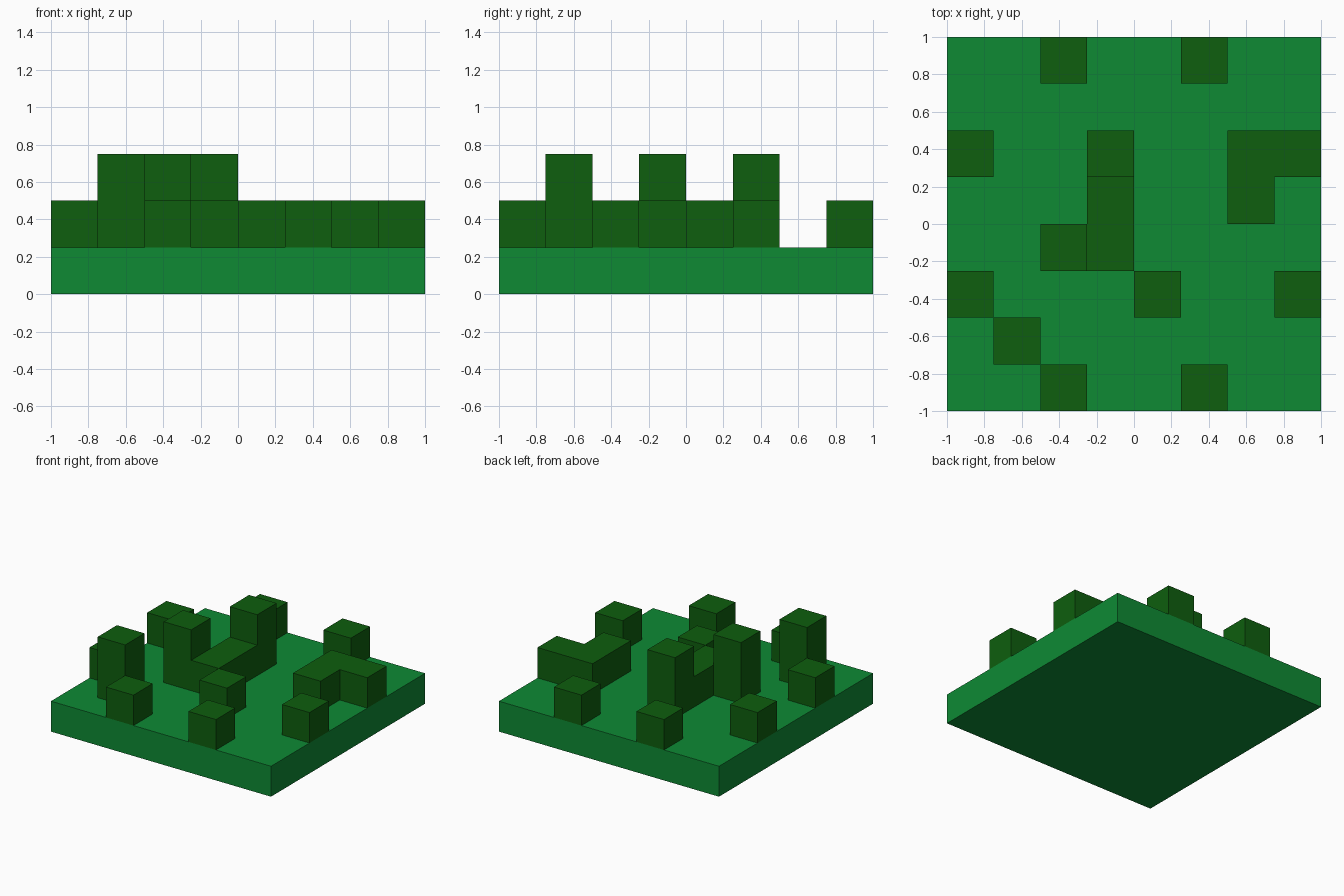
import bpy
import bmesh
import math

if "Cube" in bpy.data.objects:
    bpy.data.objects.remove(bpy.data.objects["Cube"], do_unlink=True)

CELL = 0.25  # grid cell size, also the slab thickness


def make_material(name, color):
    mat = bpy.data.materials.new(name)
    mat.use_nodes = True
    mat.diffuse_color = color
    mat.node_tree.nodes["Principled BSDF"].inputs["Base Color"].default_value = color
    return mat


grass = make_material("grass green", (0.0044, 0.254, 0.0343, 1))
hedge = make_material("hedge green", (0.0044, 0.112, 0.0044, 1))


def finish(bm, name, mat):
    mesh = bpy.data.meshes.new(name)
    bm.to_mesh(mesh)
    bm.free()
    mesh.materials.append(mat)
    obj = bpy.data.objects.new(name, mesh)
    bpy.context.collection.objects.link(obj)
    return obj


def add_hedge(name, cells):
    """Join grid blocks, given as {(column, row): height}, into one clean solid."""
    solid = {(c, r, k) for (c, r), h in cells.items() for k in range(h)}
    bm = bmesh.new()
    for block in solid:
        for axis in range(3):
            for side in (0, 1):
                neighbour = list(block)
                neighbour[axis] += 2 * side - 1
                if tuple(neighbour) in solid:
                    continue
                # Square on the exposed side of the block
                quad = []
                for u, v in ((0, 0), (1, 0), (1, 1), (0, 1)):
                    p = list(block)
                    p[axis] += side
                    p[(axis + 1) % 3] += u
                    p[(axis + 2) % 3] += v
                    quad.append(bm.verts.new((p[0] * CELL - 1, p[1] * CELL - 1,
                                              (p[2] + 1) * CELL)))
                bm.faces.new(quad if side else quad[::-1])
    bmesh.ops.remove_doubles(bm, verts=bm.verts, dist=1e-4)
    bmesh.ops.dissolve_limit(bm, angle_limit=math.radians(1),
                             verts=bm.verts, edges=bm.edges)
    bmesh.ops.recalc_face_normals(bm, faces=bm.faces)
    return finish(bm, name, hedge)


# Ground slab
bm = bmesh.new()
bmesh.ops.create_cube(bm, size=1)
bmesh.ops.scale(bm, verts=bm.verts, vec=(2, 2, CELL))
bmesh.ops.translate(bm, verts=bm.verts, vec=(0, 0, CELL / 2))
finish(bm, "ground_slab", grass)

# Single low blocks and the one tall post
for i, cell in enumerate([(2, 0), (5, 0), (0, 2), (4, 2), (7, 2), (0, 5), (2, 7), (5, 7)], 1):
    add_hedge(f"hedge_block_{i}", {cell: 1})
add_hedge("tall_hedge_post", {(1, 1): 2})

# Winding hedge with a tall post at each end
add_hedge("winding_hedge", {(2, 3): 2, (3, 3): 1, (3, 4): 1, (3, 5): 2})

# Low corner hedge
add_hedge("corner_hedge", {(6, 4): 1, (6, 5): 1, (7, 5): 1})
